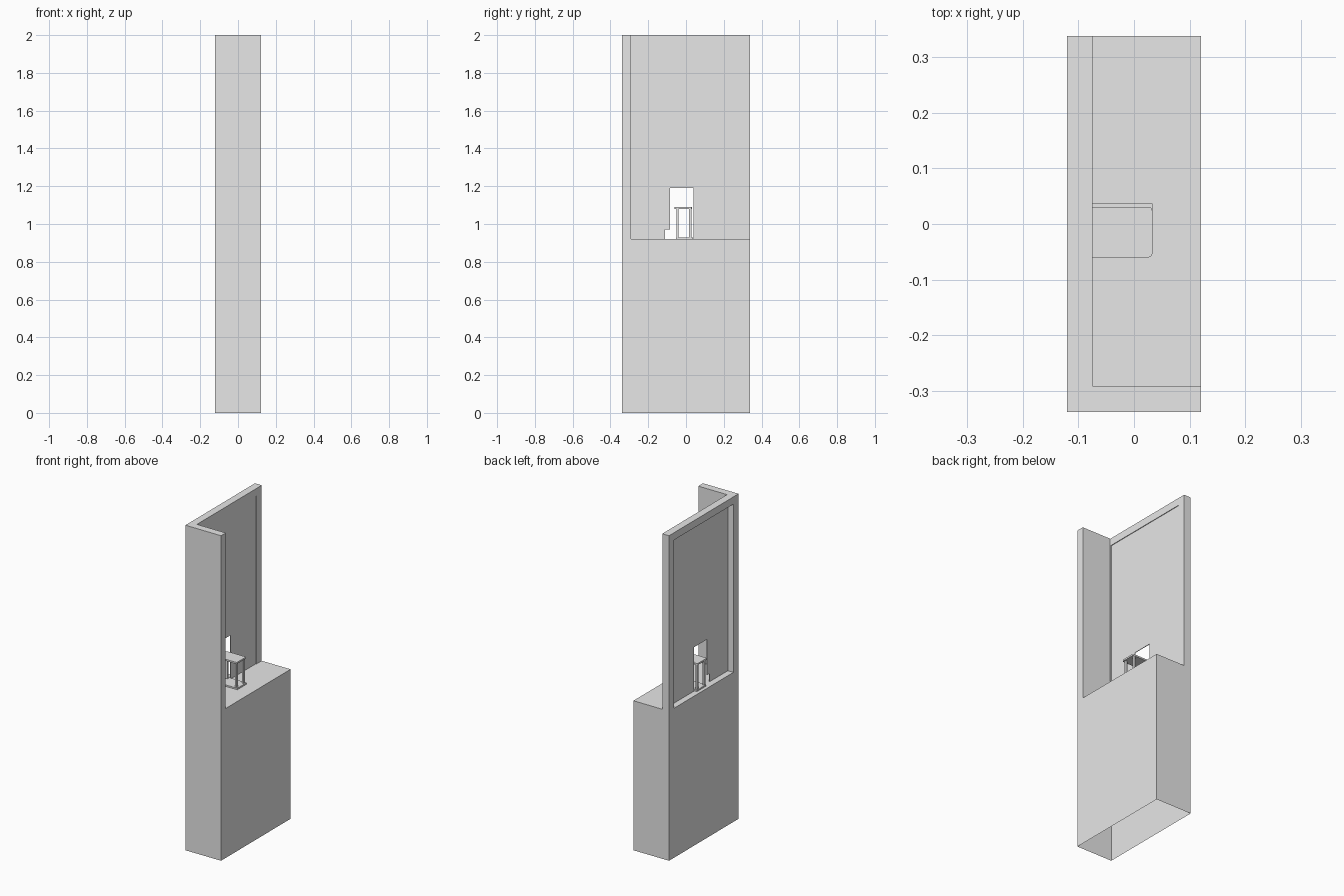
import bpy, bmesh
from mathutils import Vector

cube = bpy.data.objects.get("Cube")
if cube:
    bpy.data.objects.remove(cube, do_unlink=True)

grey = bpy.data.materials.new("plain_grey")
grey.use_nodes = True
COLOUR = (0.8, 0.8, 0.8, 1)
grey.diffuse_color = COLOUR
grey.node_tree.nodes["Principled BSDF"].inputs["Base Color"].default_value = COLOUR


def finish(name, bm):
    bmesh.ops.recalc_face_normals(bm, faces=bm.faces[:])
    mesh = bpy.data.meshes.new(name)
    bm.to_mesh(mesh)
    bm.free()
    mesh.materials.append(grey)
    obj = bpy.data.objects.new(name, mesh)
    bpy.context.collection.objects.link(obj)
    return obj


def box(name, x, y, z, round_corners=0):
    """Box from (min, max) ranges, optionally with rounded upright edges."""
    bm = bmesh.new()
    bmesh.ops.create_cube(bm, size=1)
    for v in bm.verts:
        v.co = Vector([r[0] if c < 0 else r[1] for c, r in zip(v.co, (x, y, z))])
    if round_corners:
        upright = [e for e in bm.edges
                   if abs(e.verts[0].co.z - e.verts[1].co.z) > 0.001]
        bmesh.ops.bevel(bm, geom=upright, offset=round_corners, segments=3,
                        profile=0.5, affect='EDGES')
    return finish(name, bm)


def cut(target, cutter):
    mod = target.modifiers.new("cut", 'BOOLEAN')
    mod.operation = 'DIFFERENCE'
    mod.solver = 'EXACT'
    mod.object = cutter
    bpy.context.view_layer.objects.active = target
    bpy.ops.object.modifier_apply(modifier=mod.name)
    bpy.data.objects.remove(cutter, do_unlink=True)


HX, HY, TOP = 0.121, 0.338, 2.0
FLOOR = 0.92
WALL_X, WALL_Y = -0.075, -0.292      # inner faces of the two walls

# Main body: tall block with a corner space and a framed opening cut out
body = box("wall_and_base", (-HX, HX), (-HY, HY), (0, TOP))
cut(body, box("corner_space", (WALL_X, 1), (WALL_Y, 1), (FLOOR, 3)))
cut(body, box("frame_opening", (-1, 0), (-0.288, 0.288), (FLOOR, 1.955)))

# The body is an open shell underneath
bm = bmesh.new()
bm.from_mesh(body.data)
under = [f for f in bm.faces if max(v.co.z for v in f.verts) < 0.001]
bmesh.ops.delete(bm, geom=under, context='FACES')
bm.to_mesh(body.data)
bm.free()

# Thin panel in the frame, with a stepped doorway
outline = [(-0.288, FLOOR), (-0.11, FLOOR), (-0.11, 0.97), (-0.085, 0.97),
           (-0.085, 1.19), (0.04, 1.19), (0.04, FLOOR), (0.288, FLOOR),
           (0.288, 1.955), (-0.288, 1.955)]
bm = bmesh.new()
face = bm.faces.new([bm.verts.new((-0.083, y, z)) for y, z in outline])
made = bmesh.ops.extrude_face_region(bm, geom=[face])["geom"]
bmesh.ops.translate(bm, vec=(0.004, 0, 0),
                    verts=[g for g in made if isinstance(g, bmesh.types.BMVert)])
finish("doorway_panel", bm)

# Small stand in the doorway
box("stand_base", (-0.1, 0.033), (-0.054, 0.037), (FLOOR, 0.929))
box("stand_top", (-0.1, 0.033), (-0.06, 0.031), (1.08, 1.09), 0.007)
for side, x in (("inner", -0.09), ("outer", 0.02)):
    for end, y in (("front", -0.045), ("back", 0.023)):
        box(f"stand_leg_{side}_{end}", (x - 0.006, x + 0.006),
            (y - 0.006, y + 0.006), (0.929, 1.08))
